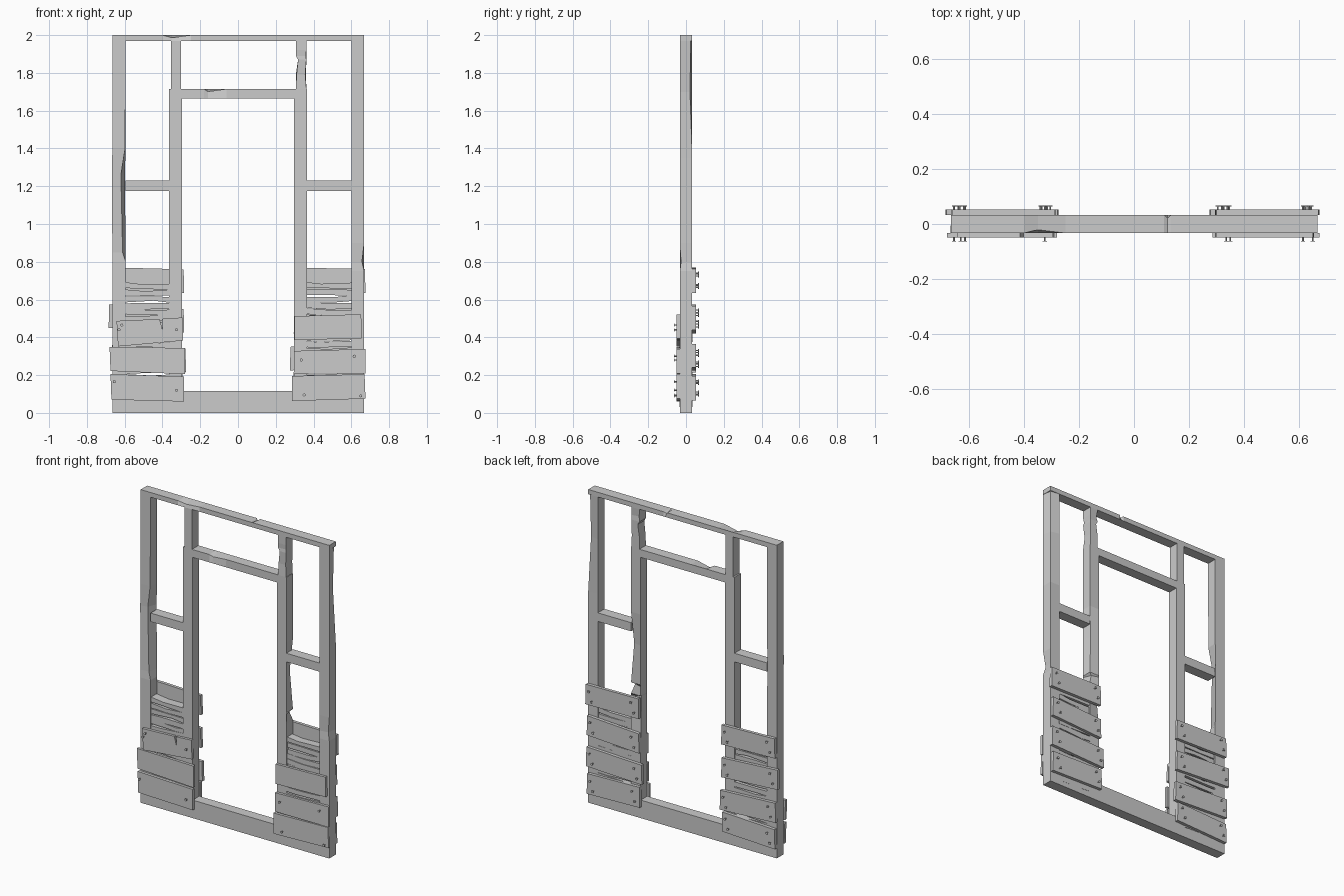
import bpy, bmesh, math, random
from mathutils import Matrix, Vector

random.seed(4)
old = bpy.data.objects.get("Cube")
if old:
    bpy.data.objects.remove(old)

grey = bpy.data.materials.new("weathered grey")
grey.use_nodes = True
grey.diffuse_color = (0.6, 0.6, 0.6, 1)
grey.node_tree.nodes["Principled BSDF"].inputs["Base Color"].default_value = (0.6, 0.6, 0.6, 1)

HALF = 0.033  # half the frame depth


def finish(name, bm):
    bmesh.ops.recalc_face_normals(bm, faces=bm.faces)
    mesh = bpy.data.meshes.new(name)
    bm.to_mesh(mesh)
    bm.free()
    mesh.materials.append(grey)
    obj = bpy.data.objects.new(name, mesh)
    bpy.context.scene.collection.objects.link(obj)


def beam(name, axis, start, end, low, high, nicks=()):
    """Rectangular timber; a nick (t, u side, y side, du, dy) moves one corner at t."""
    bm = bmesh.new()
    stations = sorted({start, end, *(n[0] for n in nicks)})
    corners = [(-1, -1), (1, -1), (1, 1), (-1, 1)]
    rings = []
    for t in stations:
        ring = []
        for su, sy in corners:
            u, y = (high if su > 0 else low), sy * HALF
            for nt, nu, ny, du, dy in nicks:
                if nt == t and nu == su and ny == sy:
                    u, y = u + du, y + dy
            ring.append(bm.verts.new((u, y, t) if axis == "z" else (t, y, u)))
        rings.append(ring)
    for a, b in zip(rings, rings[1:]):
        for i in range(4):
            j = (i + 1) % 4
            bm.faces.new((a[i], a[j], b[j], b[i]))
    bm.faces.new(rings[0])
    bm.faces.new(rings[-1])
    finish(name, bm)


def plank(name, outline, y0, y1):
    """Board with an outline in x and z, from y0 to y1."""
    bm = bmesh.new()
    face = bm.faces.new([bm.verts.new((x, y0, z)) for x, z in outline])
    moved = bmesh.ops.extrude_face_region(bm, geom=[face])["geom"]
    verts = [v for v in moved if isinstance(v, bmesh.types.BMVert)]
    bmesh.ops.translate(bm, verts=verts, vec=(0, y1 - y0, 0))
    finish(name, bm)


def nails(name, points, y, side):
    """Bent-out nails: thin shank and flat round head."""
    bm = bmesh.new()
    for x, z in points:
        for radius, length, out in ((0.003, 0.016, 0.006), (0.008, 0.003, 0.013)):
            place = Matrix.Translation(Vector((x, y + side * out, z))) @ Matrix.Rotation(math.pi / 2, 4, "X")
            bmesh.ops.create_cone(bm, cap_ends=True, segments=8, radius1=radius,
                                  radius2=radius, depth=length, matrix=place)
    finish(name, bm)


# Main frame
beam("sill", "x", -0.665, 0.668, 0, 0.115)
beam("top_rail", "x", -0.665, 0.668, 1.97, 2.0,
     [(-0.4, 1, -1, 0, 0), (-0.35, 1, -1, -0.014, 0.012), (-0.25, 1, -1, 0, 0),
      (0.11, 1, 1, 0, 0), (0.122, 1, 1, -0.012, -0.012), (0.135, 1, 1, 0, 0)])
beam("right_post", "z", 0.115, 1.97, -0.665, -0.595,
     [(0.8, 1, -1, 0, 0), (0.85, 1, -1, -0.016, 0.006), (1.26, 1, -1, -0.025, 0.008),
      (1.26, 1, 1, -0.004, 0), (1.4, 1, -1, -0.003, 0), (1.26, -1, -1, -0.003, 0)])
beam("left_post", "z", 0.115, 1.97, 0.6, 0.668,
     [(0.75, 1, -1, 0, 0), (0.8, 1, -1, -0.012, 0.007), (0.9, 1, -1, 0, 0),
      (1.35, 1, 1, 0, 0), (1.7, 1, 1, -0.012, -0.012), (1.97, 1, 1, -0.008, -0.008)])
beam("right_door_stud", "z", 0.115, 1.665, -0.365, -0.297)
beam("left_door_stud", "z", 0.115, 1.665, 0.297, 0.365,
     [(0.5, -1, 1, 0, 0), (0.77, -1, 1, 0.008, -0.02), (0.85, -1, 1, 0, 0),
      (0.78, 1, 1, 0, 0), (0.84, 1, 1, -0.02, -0.014), (1.1, 1, 1, -0.014, -0.012),
      (1.3, 1, 1, 0, 0)])
beam("door_lintel", "x", -0.365, 0.365, 1.665, 1.715,
     [(-0.18, 1, -1, 0, 0), (-0.16, 1, -1, -0.014, 0.012), (-0.06, 1, -1, 0, 0)])
beam("right_short_stud", "z", 1.715, 1.97, -0.355, -0.302)
beam("left_short_stud", "z", 1.715, 1.97, 0.306, 0.362,
     [(1.79, -1, -1, 0.004, 0), (1.79, 1, -1, -0.006, 0.006), (1.79, 1, 1, -0.002, 0),
      (1.87, -1, -1, 0.012, 0), (1.87, -1, 1, 0.012, 0), (1.89, 1, -1, -0.003, 0.004),
      (1.92, -1, 1, 0.006, -0.006)])
beam("right_cross_rail", "x", -0.595, -0.365, 1.175, 1.23)
beam("left_cross_rail", "x", 0.365, 0.6, 1.175, 1.23)

# Broken laths between the posts and door studs
for side, x0, x1 in (("right", -0.597, -0.363), ("left", 0.363, 0.602)):
    for i in range(19):
        z = 0.036 + i * 0.0345
        tilt = [random.uniform(-0.006, 0.006) for _ in range(4)]
        mid = (x0 + x1) / 2 + random.uniform(-0.06, 0.06)
        outline = [(x0, z + tilt[0]), (mid, z + tilt[1]), (x1, z + tilt[2]),
                   (x1, z + 0.031 + tilt[2]), (mid, z + 0.027 + tilt[3]), (x0, z + 0.031 + tilt[0])]
        depth = 0.036 if i < 12 else 0.029
        plank(f"{side}_lath", outline, -depth + random.uniform(0, 0.006), depth - random.uniform(0, 0.006))

# Boards nailed across the front
front = {
    "right_front_board_low": [(-0.675, 0.205), (-0.285, 0.192), (-0.285, 0.06), (-0.67, 0.07)],
    "right_front_board_mid": [(-0.68, 0.35), (-0.28, 0.343), (-0.28, 0.205), (-0.675, 0.222)],
    "right_front_board_high": [(-0.643, 0.487), (-0.415, 0.497), (-0.4, 0.44), (-0.402, 0.498),
                               (-0.295, 0.505), (-0.29, 0.383), (-0.635, 0.352)],
    "left_front_board_low": [(0.285, 0.195), (0.67, 0.205), (0.675, 0.075), (0.285, 0.063)],
    "left_front_board_mid": [(0.297, 0.328), (0.675, 0.338), (0.675, 0.208), (0.295, 0.207)],
    "left_front_board_high": [(0.3, 0.512), (0.652, 0.522), (0.655, 0.395), (0.3, 0.385)],
}
for name, outline in front.items():
    plank(name, outline, -0.05, -HALF)
nails("front_nails", [(-0.655, 0.165), (-0.325, 0.12), (-0.63, 0.44), (-0.615, 0.465),
                      (-0.325, 0.44), (0.335, 0.28), (0.615, 0.3), (0.35, 0.095), (0.65, 0.09)],
      -0.05, -1)

# Boards nailed across the back: left end, right end, bottoms at each end, height
back = [(-0.665, -0.285, 0.645, 0.635, 0.125), (-0.685, -0.285, 0.45, 0.425, 0.125),
        (-0.67, -0.275, 0.235, 0.215, 0.125), (-0.665, -0.29, 0.065, 0.08, 0.125),
        (0.297, 0.675, 0.64, 0.635, 0.128), (0.295, 0.665, 0.42, 0.44, 0.125),
        (0.275, 0.67, 0.225, 0.24, 0.125), (0.29, 0.665, 0.075, 0.065, 0.13)]
points = []
for x0, x1, za, zb, h in back:
    plank("back_board", [(x0, za), (x1, zb), (x1 - 0.003, zb + h), (x0 + 0.003, za + h)], HALF, 0.053)
    points += [(x0 + 0.03, za + 0.035), (x0 + 0.05, za + 0.095),
               (x1 - 0.05, zb + 0.03), (x1 - 0.03, zb + 0.09)]
nails("back_nails", points, 0.053, 1)
